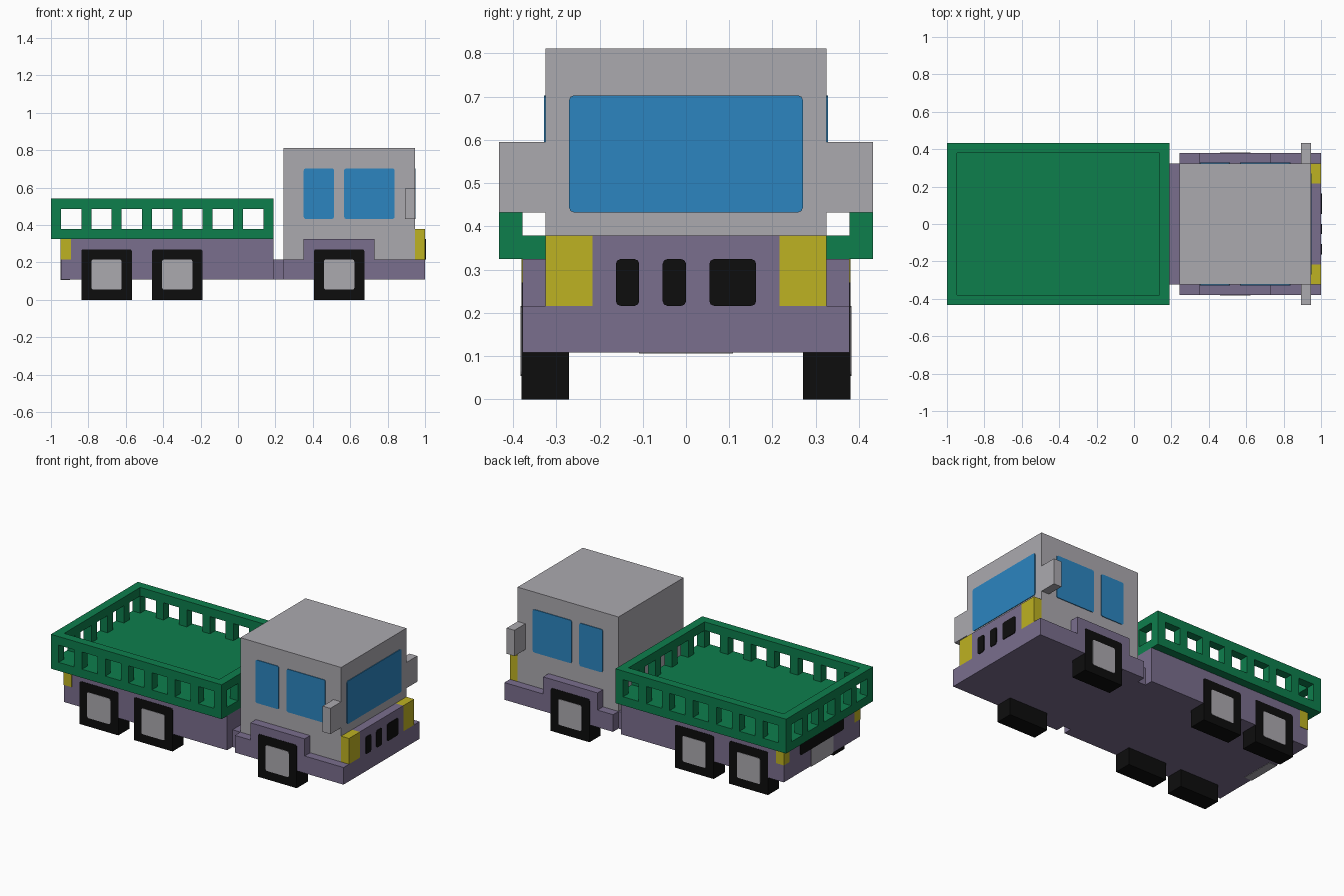
import bpy
import bmesh
from mathutils import Vector

old = bpy.data.objects.get("Cube")
if old:
    bpy.data.objects.remove(old, do_unlink=True)

# The truck is laid out on a module: 37 modules long, rear end at x = 0
U = 2 / 37
HALF = 18.5
SKIN = 0.08  # thickness of painted plates, in modules


def material(name, rgb):
    m = bpy.data.materials.new(name)
    m.use_nodes = True
    color = (*rgb, 1)
    m.diffuse_color = color
    bsdf = next(n for n in m.node_tree.nodes if n.type == 'BSDF_PRINCIPLED')
    bsdf.inputs["Base Color"].default_value = color
    bsdf.inputs["Roughness"].default_value = 0.8
    return m


GREY = material("cab grey", (0.41, 0.40, 0.43))
PURPLE = material("chassis purple", (0.195, 0.156, 0.27))
GREEN = material("bed green", (0.004, 0.21, 0.073))
BLUE = material("window blue", (0.025, 0.235, 0.53))
YELLOW = material("lamp yellow", (0.515, 0.445, 0.016))
BLACK = material("rubber black", (0.004, 0.004, 0.004))


def add_box(bm, xs, ys, zs):
    """Add a box given as ranges in modules; return its new vertices."""
    lo = Vector((xs[0] - HALF, min(ys), zs[0])) * U
    hi = Vector((xs[1] - HALF, max(ys), zs[1])) * U
    verts = bmesh.ops.create_cube(bm, size=1)["verts"]
    for v in verts:
        v.co = Vector([(a + b) / 2 + c * (b - a) for a, b, c in zip(lo, hi, v.co)])
    return verts


def build(name, mat, boxes, round_axis=None, top_only=False):
    """Make one object from boxes, optionally rounding edges along an axis."""
    bm = bmesh.new()
    for box in boxes:
        add_box(bm, *box)
    if round_axis is not None:
        mid = sum(v.co.z for v in bm.verts) / len(bm.verts)
        edges = []
        for e in bm.edges:
            a, b = e.verts
            along = abs((a.co - b.co)[round_axis]) > 0.9 * e.calc_length()
            if along and (not top_only or a.co.z > mid):
                edges.append(e)
        bmesh.ops.bevel(bm, geom=edges, offset=0.2 * U, segments=2,
                        profile=0.5, affect='EDGES')
    mesh = bpy.data.meshes.new(name)
    bm.to_mesh(mesh)
    bm.free()
    mesh.materials.append(mat)
    obj = bpy.data.objects.new(name, mesh)
    bpy.context.collection.objects.link(obj)
    return obj


# Chassis
build("rear_chassis", PURPLE, [((1, 22), (-7, 7), (2, 6))])
build("chassis_link", PURPLE, [((22, 23), (-6, 6), (2, 4))])
build("cab_base", PURPLE, [((23, 37), (-7, 7), (2, 4))])
build("front_panel", PURPLE, [((36, 37), (-4, 4), (4, 7))])

# Cab and windscreen
build("cab", GREY, [((23, 36), (-6, 6), (4, 15))])
build("windscreen", BLUE, [((36, 36 + SKIN), (-5, 5), (8, 13))], round_axis=0)

# Front grille slots
for i, ys in enumerate([(-3, -2), (-1, 0), (1, 3)]):
    build(f"grille_slot_{i + 1}", BLACK, [((37, 37 + SKIN), ys, (4, 6))], round_axis=0)

# Rear panel and number plate blank
build("rear_panel", BLACK, [((1 - SKIN, 1), (-4, 4), (4, 6))], round_axis=0)
build("rear_plate", GREY, [((1 - SKIN, 1.9), (-2, 2), (2 - SKIN / 2, 4))])

# Cargo bed: floor, posts every three modules, top rail
bed = [((0, 22), (-8, 8), (6, 7))]
for y in (-8, 7):
    bed += [((x, x + 1), (y, y + 1), (7, 9)) for x in range(0, 22, 3)]
    bed.append(((0, 22), (y, y + 1), (9, 10)))
for x in (0, 21):
    bed += [((x, x + 1), (y, y + 1), (7, 9)) for y in range(-5, 7, 3)]
    bed.append(((x, x + 1), (-7, 7), (9, 10)))
build("cargo_bed", GREEN, bed)

# Parts repeated on both sides
for side, s in (("right", -1), ("left", 1)):
    def ys(a, b):
        return (s * a, s * b)

    build(f"{side}_fender", PURPLE, [((25, 32), ys(6, 7), (4, 6))])
    build(f"{side}_headlight", YELLOW, [((36, 37), ys(4, 6), (4, 7))])
    build(f"{side}_tail_light", YELLOW,
          [((1 - SKIN / 2, 2), ys(6, 7 + SKIN / 2), (4, 6))])
    build(f"{side}_mirror", GREY, [((35, 36), ys(6, 8), (8, 11))])
    for label, xs in (("rear", (25, 28)), ("front", (29, 34))):
        build(f"{side}_{label}_window", BLUE,
              [(xs, ys(6, 6 + SKIN), (8, 13))], round_axis=1)

    # Wheels with square hubs
    for label, x in (("rear", 3), ("middle", 10), ("front", 26)):
        build(f"{side}_{label}_tyre", BLACK,
              [((x, x + 5), ys(5, 7 + SKIN / 2), (0, 5))], round_axis=1, top_only=True)
        build(f"{side}_{label}_hub", GREY,
              [((x + 1, x + 4), ys(7, 7 + SKIN), (1, 4))], round_axis=1)
